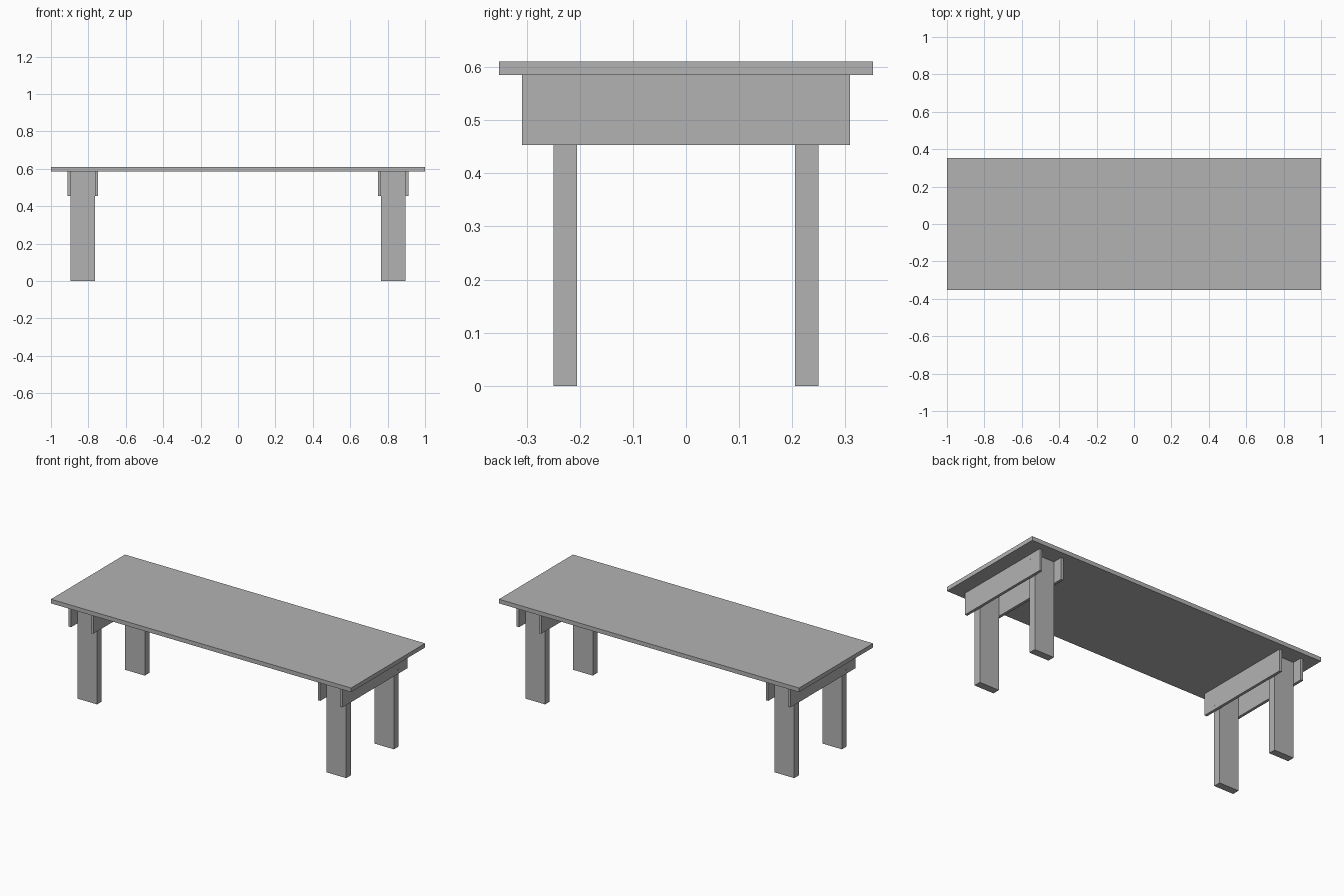
import bpy
from math import pi

cube = bpy.data.objects.get("Cube")
if cube:
    bpy.data.objects.remove(cube, do_unlink=True)

grey = bpy.data.materials.new("plain_grey")
grey.use_nodes = True
colour = (0.45, 0.45, 0.45, 1)
grey.diffuse_color = colour
grey.node_tree.nodes["Principled BSDF"].inputs["Base Color"].default_value = colour


def finish(name):
    obj = bpy.context.object
    obj.name = name
    bpy.ops.object.transform_apply(location=False, rotation=True, scale=True)
    obj.data.materials.append(grey)
    return obj


def box(name, centre, size):
    bpy.ops.mesh.primitive_cube_add(size=1, location=centre)
    bpy.context.object.scale = size
    return finish(name)


def dowel(name, centre, radius, length):
    bpy.ops.mesh.primitive_cylinder_add(vertices=24, radius=radius, depth=length,
                                        location=centre, rotation=(0, pi / 2, 0))
    obj = finish(name)
    bpy.ops.object.shade_smooth_by_angle()
    return obj


LEG_X, LEG_Y = 0.83, 0.227
LEG_W, LEG_D = 0.131, 0.044
BOARD_T = 0.0165
TOP_Z, UNDER_Z, BOARD_Z = 0.61, 0.585, 0.453

# Table top
box("table_top", (0, 0, (TOP_Z + UNDER_Z) / 2), (2, 0.704, TOP_Z - UNDER_Z))

for sx, side in ((1, "left"), (-1, "right")):
    # Pair of cross boards clamping the legs
    for direction, place in ((1, "outer"), (-1, "inner")):
        x = sx * (LEG_X + direction * (LEG_W + BOARD_T) / 2)
        box(f"{side}_{place}_cross_board", (x, 0, (UNDER_Z + BOARD_Z) / 2),
            (BOARD_T, 0.618, UNDER_Z - BOARD_Z))
    for sy, end in ((-1, "front"), (1, "back")):
        # Legs reach up between the boards
        box(f"{side}_{end}_leg", (sx * LEG_X, sy * LEG_Y, UNDER_Z / 2),
            (LEG_W, LEG_D, UNDER_Z))
        # Dowels run through both boards and the leg
        for z, level in ((0.558, "upper"), (0.479, "lower")):
            dowel(f"{side}_{end}_{level}_dowel", (sx * LEG_X, sy * LEG_Y, z),
                  0.005, LEG_W + 2 * BOARD_T + 0.001)
